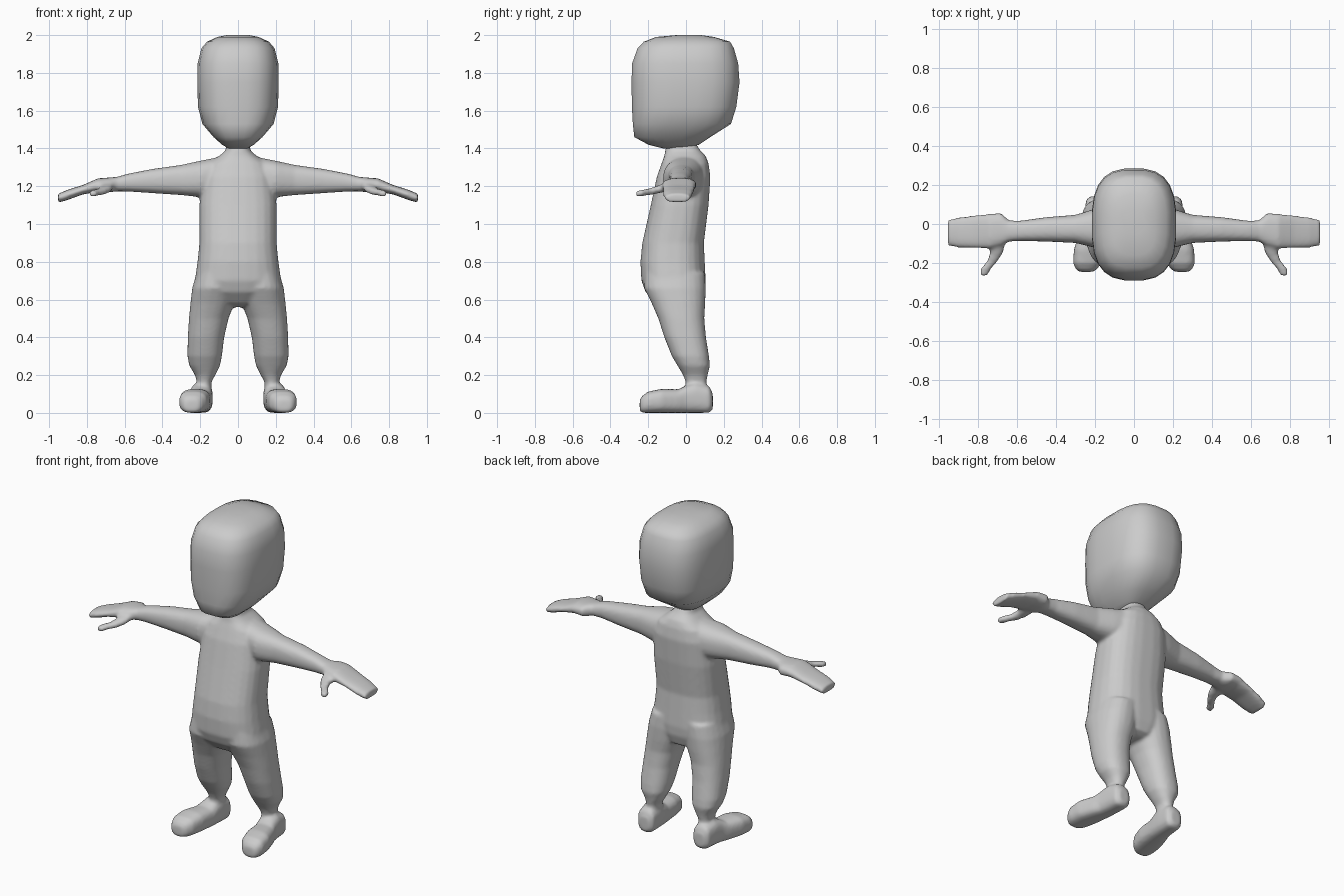
import bpy, bmesh, math

# Axis of travel -> which coordinates the ring's two extents use
ORDER = {'z': (2, 0, 1), 'x': (0, 1, 2), 'y': (1, 0, 2)}


def loft(bm, axis, rings, power=2.5, sides=24, sign=1):
    """Closed tube through rings of (position, a_min, a_max, b_min, b_max)."""
    t_i, a_i, b_i = ORDER[axis]
    loops = []
    for t, a0, a1, b0, b1 in rings:
        loop = []
        for k in range(sides):
            ang = 2 * math.pi * (k + 0.5) / sides
            c, s = math.cos(ang), math.sin(ang)
            co = [0, 0, 0]
            co[t_i] = t
            co[a_i] = (a0 + a1) / 2 + (a1 - a0) / 2 * math.copysign(abs(c) ** (2 / power), c)
            co[b_i] = (b0 + b1) / 2 + (b1 - b0) / 2 * math.copysign(abs(s) ** (2 / power), s)
            co[0] *= sign
            loop.append(bm.verts.new(co))
        loops.append(loop)
    faces = [bm.faces.new(loops[0]), bm.faces.new(loops[-1])]
    for lo, hi in zip(loops, loops[1:]):
        for k in range(sides):
            n = (k + 1) % sides
            faces.append(bm.faces.new((lo[k], lo[n], hi[n], hi[k])))
    bmesh.ops.recalc_face_normals(bm, faces=faces)


def finish(bm, name):
    me = bpy.data.meshes.new(name)
    bm.to_mesh(me)
    bm.free()
    me.polygons.foreach_set("use_smooth", [True] * len(me.polygons))
    ob = bpy.data.objects.new(name, me)
    bpy.context.collection.objects.link(ob)
    return ob


# Head: rounded block with a tapering chin
head = [(1.40, -.05, .05, -.12, .00), (1.42, -.085, .085, -.20, .07),
        (1.46, -.13, .13, -.275, .13), (1.53, -.19, .19, -.283, .24),
        (1.62, -.213, .213, -.288, .268), (1.75, -.217, .217, -.29, .285),
        (1.85, -.215, .215, -.287, .278), (1.93, -.195, .195, -.258, .255),
        (1.965, -.165, .165, -.225, .235), (1.99, -.11, .11, -.16, .15),
        (2.0, -.06, .06, -.05, .08)]
bm = bmesh.new()
loft(bm, 'z', head, power=2.8)
finish(bm, "head")

# Torso with neck
torso = [(1.43, -.06, .06, -.10, .05), (1.39, -.065, .065, -.11, .075),
         (1.36, -.10, .10, -.115, .105), (1.32, -.16, .16, -.13, .12),
         (1.25, -.19, .19, -.155, .13), (1.1, -.205, .205, -.187, .12),
         (.9, -.205, .205, -.232, .095), (.8, -.215, .215, -.242, .10),
         (.7, -.23, .23, -.237, .105), (.64, -.22, .22, -.215, .10),
         (.58, -.14, .14, -.16, .08), (.56, -.06, .06, -.10, .04)]
# Leg down to the ankle
leg = [(.74, .0, .22, -.22, .10), (.66, .0, .243, -.222, .105),
       (.58, .018, .252, -.182, .102), (.5, .05, .26, -.147, .097),
       (.4, .073, .266, -.115, .106), (.3, .085, .268, -.075, .122),
       (.25, .095, .258, -.045, .127), (.2, .12, .228, -.015, .115),
       (.165, .14, .218, -.002, .108), (.08, .14, .23, .0, .11)]
# Foot, heel to toe, splayed outward
foot = [(.142, .16, .22, .02, .10), (.125, .135, .245, 0, .14),
        (.05, .133, .255, 0, .16), (.0, .136, .262, 0, .145),
        (-.04, .14, .278, 0, .125), (-.13, .148, .308, 0, .127),
        (-.2, .165, .312, 0, .113), (-.232, .19, .298, 0, .09),
        (-.245, .21, .28, .01, .07)]
# Arm running into a mitten hand
arm = [(.0, -.10, .06, 1.2, 1.35), (.1, -.11, .10, 1.14, 1.355),
       (.2, -.122, .078, 1.142, 1.335), (.3, -.097, .047, 1.153, 1.313),
       (.45, -.09, .035, 1.163, 1.292), (.58, -.087, .017, 1.172, 1.267),
       (.64, -.09, .018, 1.173, 1.25), (.68, -.112, .056, 1.168, 1.246),
       (.74, -.126, .052, 1.17, 1.242), (.82, -.122, .044, 1.157, 1.207),
       (.9, -.121, .034, 1.128, 1.182), (.953, -.11, .02, 1.112, 1.16)]
thumb = [(-.09, .655, .745, 1.175, 1.225), (-.15, .672, .738, 1.162, 1.203),
         (-.19, .698, .752, 1.153, 1.19), (-.23, .732, .787, 1.148, 1.181),
         (-.265, .752, .79, 1.145, 1.175)]

# Body: all overlapping limbs fused into one smooth skin
bm = bmesh.new()
loft(bm, 'z', torso, power=2.6)
for side in (1, -1):
    loft(bm, 'z', leg, 2.3, sign=side)
    loft(bm, 'y', foot, 2.8, sign=side)
    loft(bm, 'x', arm, 2.5, sign=side)
    loft(bm, 'y', thumb, 2.5, sign=side)
body = finish(bm, "body")
remesh = body.modifiers.new("fuse", 'REMESH')
remesh.mode = 'VOXEL'
remesh.voxel_size = 0.01
remesh.use_smooth_shade = True
blend = body.modifiers.new("blend", 'SMOOTH')
blend.factor = 0.5
blend.iterations = 6
